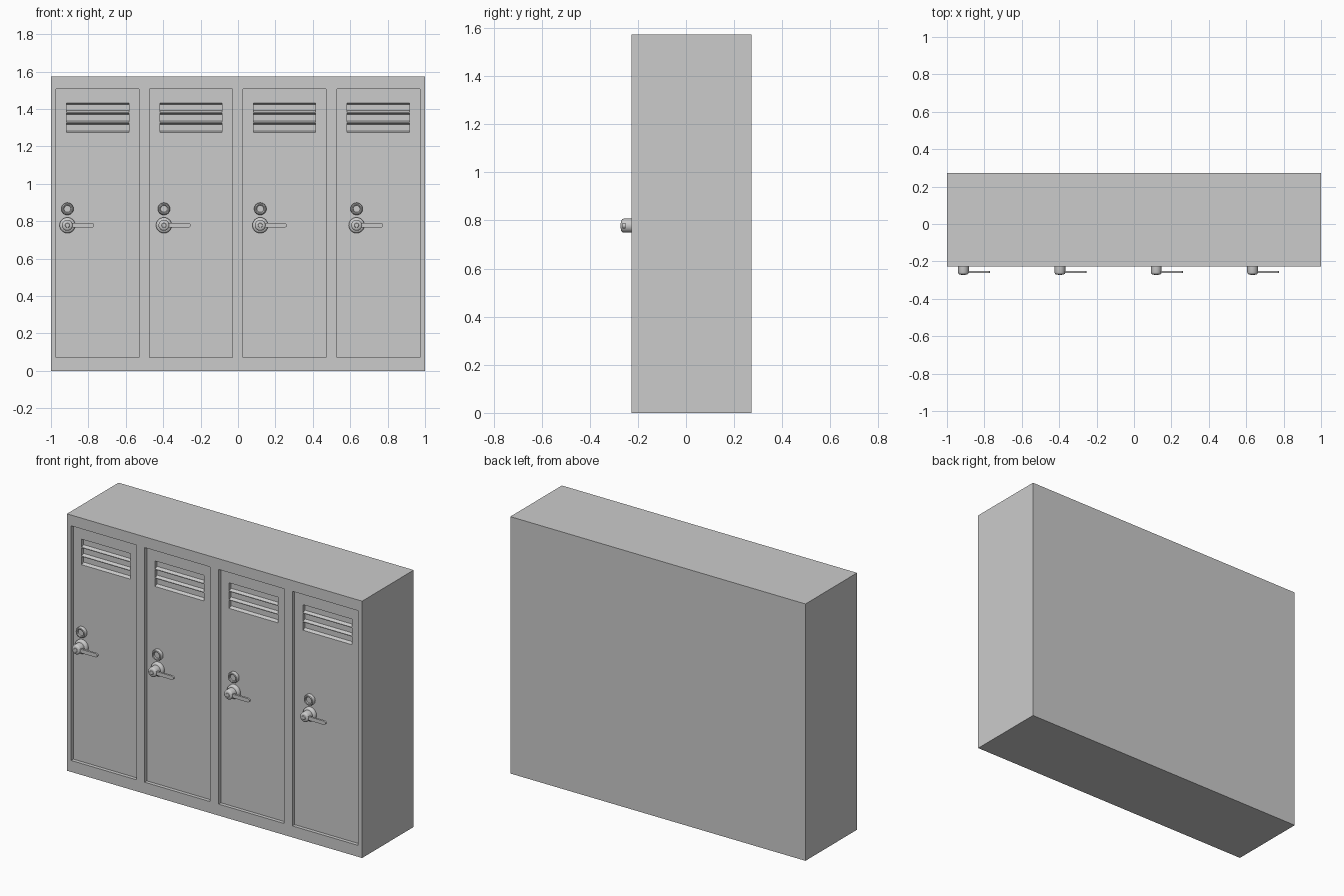
import bpy, bmesh, math

if "Cube" in bpy.data.objects:
    bpy.data.objects.remove(bpy.data.objects["Cube"])

FRONT, BACK, TOP = -0.227, 0.272, 1.573
DOOR_Y = FRONT + 0.022          # plane of the recessed doors
DOOR_X = [-0.75, -0.252, 0.249, 0.75]
KNOB_X = [-0.912, -0.396, 0.119, 0.634]


def finish(name, bm):
    bmesh.ops.recalc_face_normals(bm, faces=bm.faces[:])
    me = bpy.data.meshes.new(name)
    bm.to_mesh(me)
    bm.free()
    ob = bpy.data.objects.new(name, me)
    bpy.context.collection.objects.link(ob)
    return ob


def add_block(bm, x0, x1, y0, y1, z0, z1, inset=0.0):
    """Box whose top and bottom slope inwards by inset at the back (y1)."""
    a = [bm.verts.new((x, y0, z)) for x, z in
         ((x0, z0), (x1, z0), (x1, z1), (x0, z1))]
    b = [bm.verts.new((x, y1, z)) for x, z in
         ((x0, z0 + inset), (x1, z0 + inset), (x1, z1 - inset), (x0, z1 - inset))]
    bm.faces.new(a)
    bm.faces.new(b[::-1])
    for i in range(4):
        j = (i + 1) % 4
        bm.faces.new((a[i], b[i], b[j], a[j]))


def smooth(ob):
    bpy.ops.object.select_all(action='DESELECT')
    bpy.context.view_layer.objects.active = ob
    ob.select_set(True)
    bpy.ops.object.shade_smooth_by_angle(angle=math.radians(35))


def lathe(name, profile, x, z, n=32):
    """Turn (radius, y) points around a y-parallel axis, capping both ends."""
    bm = bmesh.new()
    rings = [[bm.verts.new((x + r * math.cos(2 * math.pi * i / n), y,
                            z + r * math.sin(2 * math.pi * i / n)))
              for i in range(n)] for r, y in profile]
    for a, b in zip(rings, rings[1:]):
        for i in range(n):
            j = (i + 1) % n
            bm.faces.new((a[i], a[j], b[j], b[i]))
    bm.faces.new(rings[0][::-1])
    bm.faces.new(rings[-1])
    ob = finish(name, bm)
    smooth(ob)
    return ob


def cut(ob, bm):
    cutter = finish("cutter", bm)
    cutter.hide_render = True
    mod = ob.modifiers.new("cut", 'BOOLEAN')
    mod.operation, mod.solver, mod.object = 'DIFFERENCE', 'EXACT', cutter
    bpy.context.view_layer.objects.active = ob
    bpy.ops.object.modifier_apply(modifier=mod.name)
    bpy.data.objects.remove(cutter)


# Cabinet
bm = bmesh.new()
add_block(bm, -1, 1, FRONT, BACK, 0, TOP)
cabinet = finish("cabinet", bm)

# Door recesses
bm = bmesh.new()
for x in DOOR_X:
    add_block(bm, x - 0.222, x + 0.222, FRONT - 0.05, DOOR_Y, 0.07, 1.507)
cut(cabinet, bm)

# Louvre slots, three per door
bm = bmesh.new()
for x in DOOR_X:
    for z in (1.300, 1.3535, 1.407):
        add_block(bm, x - 0.166, x + 0.166, DOOR_Y - 0.002, DOOR_Y + 0.02,
                  z - 0.0255, z + 0.0255, 0.009)
cut(cabinet, bm)

# Lock and lever handle on each door
LOCK_Z, HANDLE_Z = 0.866, 0.778
for k, x in enumerate(KNOB_X, 1):
    lathe(f"lock_{k}", [(0.033, DOOR_Y + 0.003), (0.033, -0.219), (0.030, -0.225),
                        (0.025, -0.227), (0.020, -0.225), (0.018, -0.217)],
          x, LOCK_Z)
    lathe(f"handle_rose_{k}", [(0.042, DOOR_Y + 0.003), (0.042, -0.216),
                               (0.038, -0.222), (0.030, -0.226)], x, HANDLE_Z)
    lathe(f"handle_hub_{k}", [(0.029, -0.215), (0.029, -0.259), (0.027, -0.265),
                              (0.022, -0.269), (0.013, -0.270), (0.011, -0.272)],
          x, HANDLE_Z)
    # Lever: flat bar with a rounded tip
    bm = bmesh.new()
    h, tip = 0.0115, x + 0.131
    outline = [(x + 0.01, HANDLE_Z + h), (x + 0.01, HANDLE_Z - h)]
    outline += [(tip + h * math.cos(a), HANDLE_Z + h * math.sin(a))
                for a in (math.pi * (i / 8 - 0.5) for i in range(9))]
    face = bm.faces.new([bm.verts.new((px, -0.263, pz)) for px, pz in outline])
    ext = bmesh.ops.extrude_face_region(bm, geom=[face])
    bmesh.ops.translate(bm, vec=(0, 0.012, 0),
                        verts=[v for v in ext["geom"]
                               if isinstance(v, bmesh.types.BMVert)])
    smooth(finish(f"handle_lever_{k}", bm))
